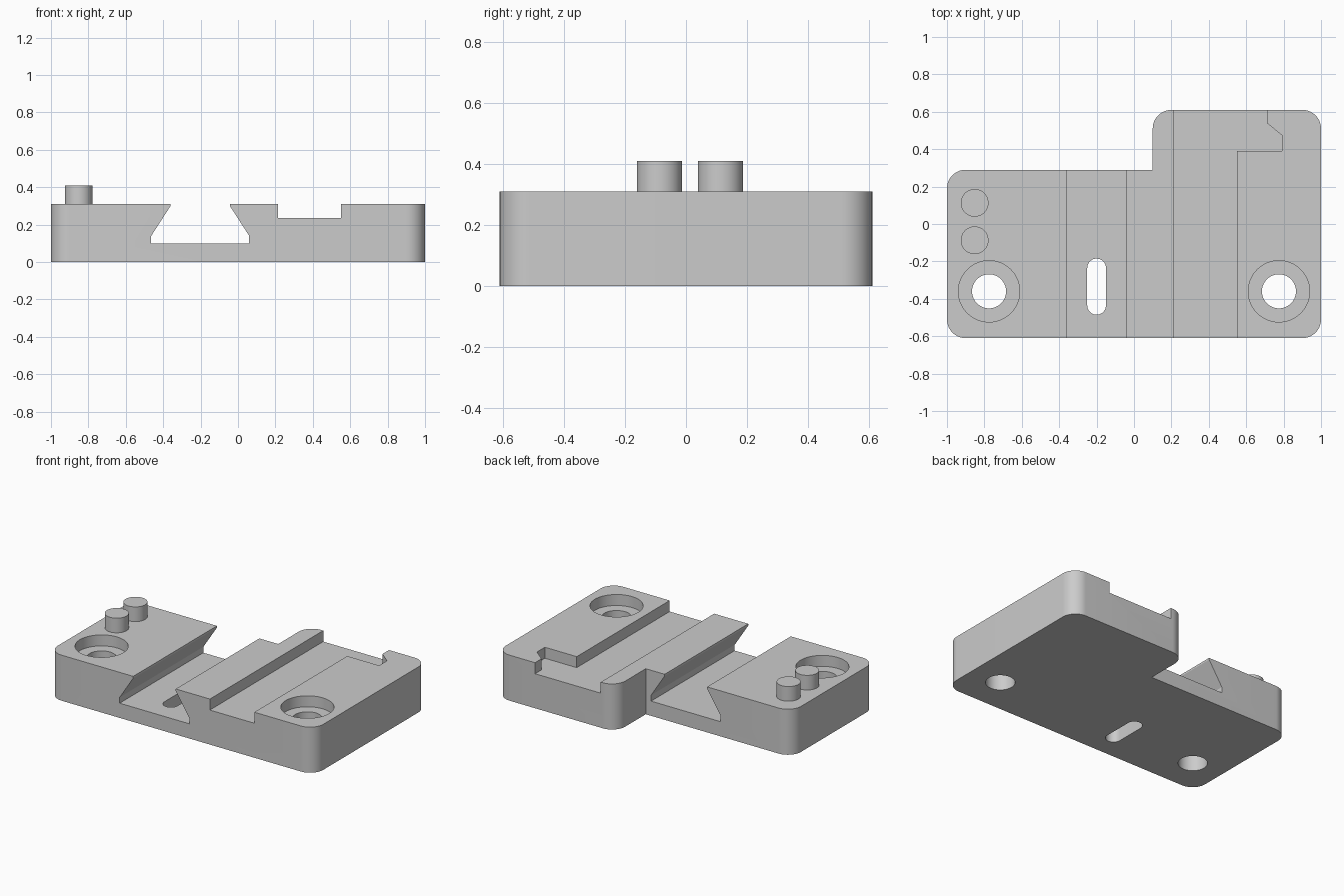
import bpy, bmesh
from math import radians, cos, sin, pi
from mathutils import Vector

cube = bpy.data.objects.get("Cube")
if cube:
    bpy.data.objects.remove(cube, do_unlink=True)

grey = bpy.data.materials.new("plain_grey")
grey.use_nodes = True
grey.diffuse_color = (0.6, 0.6, 0.6, 1)
grey.node_tree.nodes["Principled BSDF"].inputs["Base Color"].default_value = (0.6, 0.6, 0.6, 1)

TOP = 0.31
FLOOR = 0.235


def prism(name, points, lo, hi, along="z"):
    """Extrude a flat profile along z, or an x-z profile along y."""
    bm = bmesh.new()
    place = (lambda a, b: (a, b, lo)) if along == "z" else (lambda a, b: (a, lo, b))
    face = bm.faces.new([bm.verts.new(place(*p)) for p in points])
    out = bmesh.ops.extrude_face_region(bm, geom=[face])
    move = Vector((0, 0, hi - lo)) if along == "z" else Vector((0, hi - lo, 0))
    bmesh.ops.translate(bm, vec=move, verts=[v for v in out["geom"] if isinstance(v, bmesh.types.BMVert)])
    bmesh.ops.recalc_face_normals(bm, faces=bm.faces)
    mesh = bpy.data.meshes.new(name)
    bm.to_mesh(mesh)
    bm.free()
    mesh.materials.append(grey)
    obj = bpy.data.objects.new(name, mesh)
    bpy.context.collection.objects.link(obj)
    return obj


def arc(x, y, r, start, end, steps):
    return [(x + r * cos(radians(start + (end - start) * i / steps)),
             y + r * sin(radians(start + (end - start) * i / steps))) for i in range(steps + 1)]


def disc(name, x, y, r, lo, hi):
    return prism(name, arc(x, y, r, 0, 360, 64)[:-1], lo, hi)


def smooth(obj):
    bpy.ops.object.select_all(action="DESELECT")
    obj.select_set(True)
    bpy.context.view_layer.objects.active = obj
    bpy.ops.object.shade_smooth_by_angle(angle=radians(25))


# Stepped plate with rounded outer corners and a sharp inner corner
R = 0.1
outline = (arc(-0.9, -0.51, R, 180, 270, 14) + arc(0.9, -0.51, R, 270, 360, 14)
           + arc(0.9, 0.51, R, 0, 90, 14) + arc(0.2, 0.51, R, 90, 180, 14)
           + [(0.1, 0.29)] + arc(-0.9, 0.19, R, 90, 180, 14))
plate = prism("base_plate", outline, 0, TOP)

# Dovetail groove running front to back
half = [(0.16, 0.5), (0.16, 0.298), (0.262, 0.14), (0.262, 0.1)]
mid = -0.202
groove = [(mid + x, z) for x, z in half] + [(mid - x, z) for x, z in reversed(half)]
cutters = [prism("dovetail_cutter", groove, -0.8, 0.8, "y")]

# Shallow channel with a hooked side pocket at the back
channel = [(0.215, -0.8), (0.55, -0.8), (0.55, 0.39), (0.79, 0.39),
           (0.79, 0.475), (0.71, 0.54), (0.71, 0.8), (0.215, 0.8)]
cutters.append(prism("channel_cutter", channel, FLOOR, 0.5))

# Counterbored screw holes
for side in (-1, 1):
    cutters.append(disc("counterbore_cutter", side * 0.775, -0.36, 0.164, FLOOR, 0.5))
    cutters.append(disc("screw_hole_cutter", side * 0.775, -0.36, 0.091, -0.2, 0.5))

# Elongated slot through the groove floor
slot = arc(-0.2, -0.235, 0.05, 0, 180, 24) + arc(-0.2, -0.435, 0.05, 180, 360, 24)
cutters.append(prism("slot_cutter", slot, -0.2, 0.2))

# Cut everything and bake the result
for cutter in cutters:
    cut = plate.modifiers.new(cutter.name, "BOOLEAN")
    cut.operation = "DIFFERENCE"
    cut.solver = "EXACT"
    cut.object = cutter
    cutter.hide_render = True
bpy.context.view_layer.update()
baked = bpy.data.meshes.new_from_object(plate.evaluated_get(bpy.context.evaluated_depsgraph_get()))
plate.modifiers.clear()
plate.data = baked
for cutter in cutters:
    bpy.data.objects.remove(cutter, do_unlink=True)
smooth(plate)

# Two locating pins
for name, y in (("front_pin", -0.087), ("back_pin", 0.113)):
    smooth(disc(name, -0.852, y, 0.074, TOP - 0.01, 0.41))
